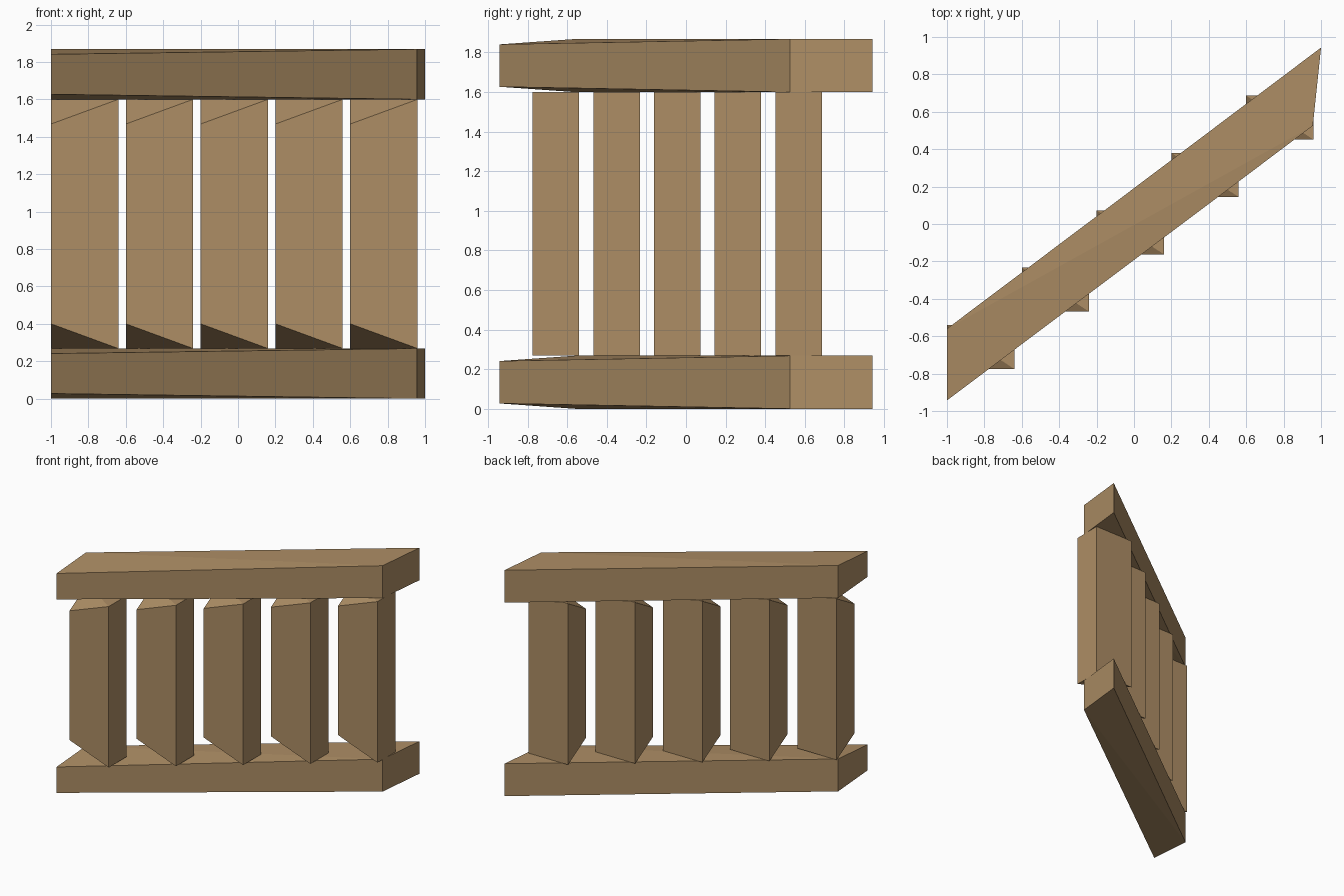
import bpy
import bmesh

if "Cube" in bpy.data.objects:
    bpy.data.objects.remove(bpy.data.objects["Cube"])

WOOD = bpy.data.materials.new("wood")
WOOD.diffuse_color = (0.42, 0.27, 0.13, 1)
WOOD.use_nodes = True
WOOD.node_tree.nodes["Principled BSDF"].inputs["Base Color"].default_value = WOOD.diffuse_color


def block(name, corners, z0, z1, dent):
    """Four-cornered block (front-left first); the front-left corner is pinched by dent."""
    bm = bmesh.new()
    low, high = [], []
    for i, (x, y) in enumerate(corners):
        d = dent if i == 0 else 0
        low.append(bm.verts.new((x, y, z0 + d)))
        high.append(bm.verts.new((x, y, z1 - d)))
    for i in range(4):
        j = (i + 1) % 4
        bm.faces.new((low[i], low[j], high[j], high[i]))
    # End caps fold along the front-right to back-left diagonal
    for cap in (low, high):
        bm.faces.new((cap[0], cap[1], cap[3]))
        bm.faces.new((cap[1], cap[2], cap[3]))
    bmesh.ops.recalc_face_normals(bm, faces=bm.faces)
    mesh = bpy.data.meshes.new(name)
    bm.to_mesh(mesh)
    bm.free()
    mesh.materials.append(WOOD)
    obj = bpy.data.objects.new(name, mesh)
    bpy.context.collection.objects.link(obj)
    return obj


# Sloping bottom and top rails
rail = [(-1, -0.943), (0.956, 0.525), (1, 0.943), (-1, -0.56)]
block("bottom_rail", rail, 0, 0.268, 0.027)
block("top_rail", rail, 1.6, 1.868, 0.027)

# Five upright slats stepping back along the rails
for i in range(5):
    x, y = -1 + 0.4 * i, -0.775 + 0.3065 * i
    slat = [(x, y), (x + 0.36, y), (x + 0.36, y + 0.235), (x, y + 0.235)]
    block(f"slat_{i + 1}", slat, 0.268, 1.6, 0.132)
